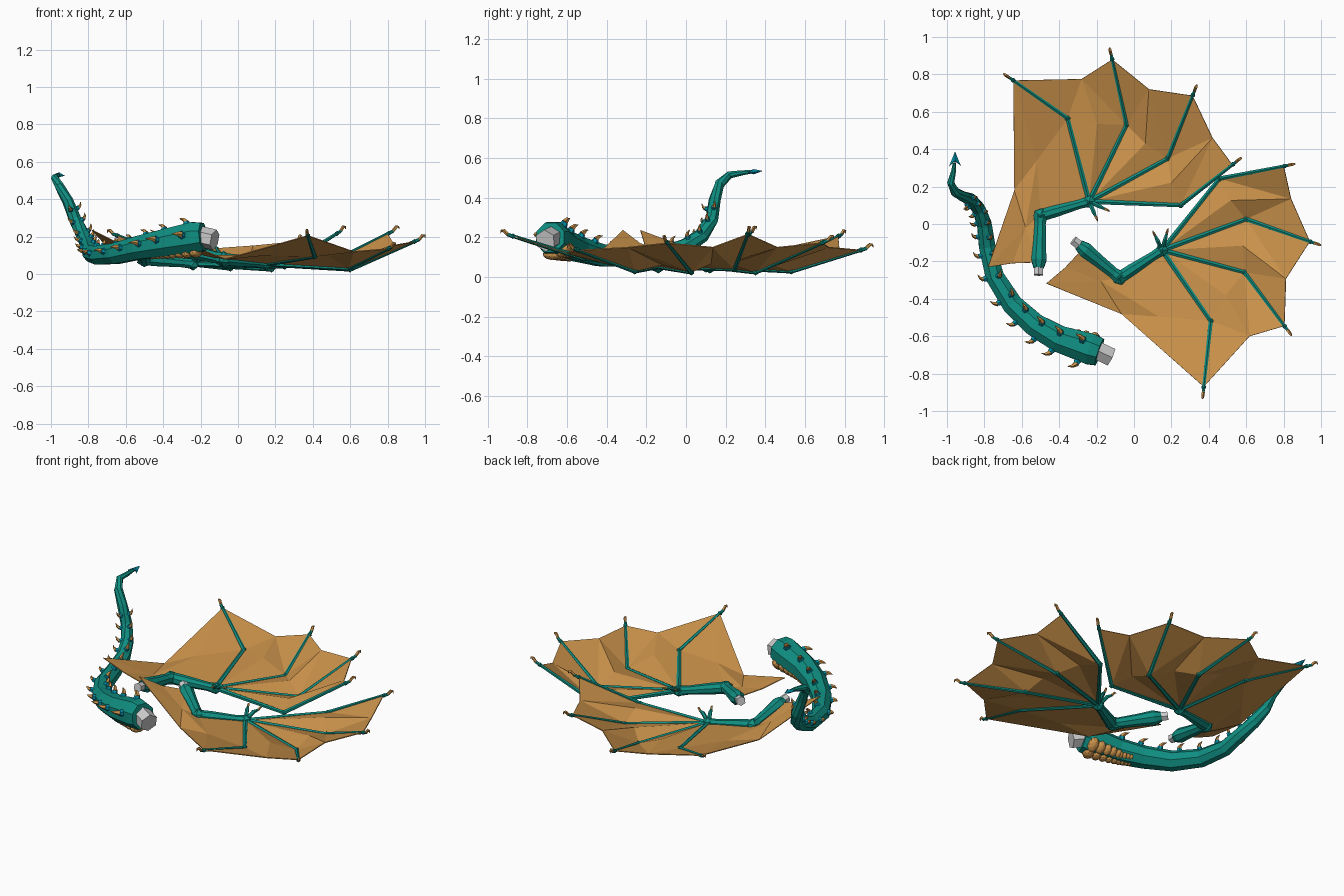
import bpy, bmesh, math
from mathutils import Vector as V, Matrix

if "Cube" in bpy.data.objects:
    bpy.data.objects.remove(bpy.data.objects["Cube"])


def mat(name, rgb):
    m = bpy.data.materials.new(name)
    m.diffuse_color = (*rgb, 1)
    m.use_nodes = True
    m.node_tree.nodes["Principled BSDF"].inputs["Base Color"].default_value = m.diffuse_color
    return m


TEAL = mat("teal_skin", (0.005, 0.27, 0.22))
BLUE = mat("blue_skin", (0.0, 0.28, 0.4))
TAN = mat("tan_skin", (0.6, 0.29, 0.07))


def finish(bm, name, material=None):
    bmesh.ops.recalc_face_normals(bm, faces=bm.faces)
    me = bpy.data.meshes.new(name)
    bm.to_mesh(me)
    bm.free()
    if material:
        me.materials.append(material)
    ob = bpy.data.objects.new(name, me)
    bpy.context.collection.objects.link(ob)
    return ob


def frame(t):
    t = t.normalized()
    s = t.cross(V((0, 0, 1)))
    s = s.normalized() if s.length > 1e-3 else V((1, 0, 0))
    return t, s, s.cross(t)


def tube(bm, pts, radii, n=8, flat=1.0):
    pts = [V(p) for p in pts]
    rings = []
    for i, p in enumerate(pts):
        t, s, u = frame(pts[min(i + 1, len(pts) - 1)] - pts[max(i - 1, 0)])
        ring = []
        for k in range(n):
            a = 2 * math.pi * (k + 0.5) / n
            ring.append(bm.verts.new(p + radii[i] * (math.cos(a) * s + math.sin(a) * u * flat)))
        rings.append(ring)
    for a, b in zip(rings, rings[1:]):
        for k in range(n):
            bm.faces.new((a[k], a[(k + 1) % n], b[(k + 1) % n], b[k]))
    bm.faces.new(rings[0])
    bm.faces.new(rings[-1])


def ball(bm, p, r):
    bmesh.ops.create_icosphere(bm, subdivisions=1, radius=r, matrix=Matrix.Translation(p))


# ---- wings: one layout, the second is a reflection of it
WRIST = V((-0.24, 0.12, 0.055))
SHOULDER = V((-0.51, -0.235, 0.13))
ELBOW = V((-0.50, 0.045, 0.08))
KNUCKLES = [V(p) for p in ((-0.355, 0.565, 0.095), (-0.04, 0.53, 0.03), (0.18, 0.35, 0.025), (0.25, 0.10, 0.04))]
TIPS = [V(p) for p in ((-0.67, 0.785, 0.215), (-0.123, 0.91, 0.145), (0.325, 0.715, 0.185), (0.55, 0.335, 0.23))]
RIM = [V(p) for p in ((-0.28, 0.775, 0.12), (0.08, 0.72, 0.15), (0.42, 0.46, 0.15))]
CORNER = V((-0.78, -0.23, 0.235))
C, S = math.cos(math.radians(49)), math.sin(math.radians(49))


def reflect(p):
    d = p - WRIST
    return V((0.15 + C * d.x + S * d.y, -0.14 + S * d.x - C * d.y, p.z))


def wing(side, f):
    # arm bones, knuckles and fingers
    bm = bmesh.new()
    sh, el, wr = f(SHOULDER), f(ELBOW), f(WRIST)
    tube(bm, [sh, sh.lerp(el, 0.15), sh.lerp(el, 0.45), sh.lerp(el, 0.85), el], [0.03, 0.044, 0.037, 0.032, 0.04])
    ball(bm, el, 0.044)
    tube(bm, [el, el.lerp(wr, 0.3), el.lerp(wr, 0.8), wr], [0.035, 0.034, 0.026, 0.03])
    ball(bm, wr, 0.037)
    claws = bmesh.new()
    for k, tip in zip(KNUCKLES, TIPS):
        k, tip = f(k), f(tip)
        d = (tip - k).normalized()
        tube(bm, [wr, k], [0.015, 0.012], 6)
        ball(bm, k, 0.017)
        tube(bm, [k, tip], [0.013, 0.009], 6)
        ball(bm, tip - d * 0.03, 0.014)
        tube(claws, [tip - d * 0.004, tip + d * 0.018 + V((0, 0, 0.014)), tip + d * 0.032 + V((0, 0, 0.009)),
                     tip + d * 0.036 + V((0, 0, -0.006))], [0.009, 0.009, 0.006, 0.001], 5)
    # thumbs
    for th in (V((-0.205, 0.04, 0.10)), V((-0.155, 0.08, 0.095))):
        a = f(th)
        m = wr.lerp(a, 0.65) + V((0, 0, 0.012))
        tube(bm, [wr, m, a], [0.013, 0.012, 0.007], 6)
        tube(claws, [a, a + (a - wr) * 0.2 + V((0, 0, 0.004)), a + (a - wr) * 0.32 - V((0, 0, 0.008))],
             [0.008, 0.006, 0.001], 5)
    finish(bm, side + "_wing_bones", TEAL)
    finish(claws, side + "_wing_claws", TAN)

    # shoulder peg
    bm = bmesh.new()
    d = (sh - el).normalized()
    tube(bm, [sh - d * 0.02, sh + d * 0.038], [0.028, 0.028], 6)
    finish(bm, side + "_wing_peg")

    # membrane panels
    bm = bmesh.new()

    def v(p):
        return bm.verts.new(f(p))
    w, ks = v(WRIST), [v(p) for p in KNUCKLES]
    ends = [v(k.lerp(t, 0.92)) for k, t in zip(KNUCKLES, TIPS)]
    for i in range(3):
        mk = v((KNUCKLES[i] + KNUCKLES[i + 1]) / 2 * 0.97 + WRIST * 0.03 + V((0, 0, 0.035)))
        rim = v(RIM[i])
        for face in ((w, ks[i], mk), (w, mk, ks[i + 1]), (ks[i], ends[i], rim), (ks[i], rim, mk),
                     (mk, rim, ks[i + 1]), (rim, ends[i + 1], ks[i + 1])):
            bm.faces.new(face)
    mid = v(V((-0.52, 0.34, 0.10)))
    loop = [ends[0], ks[0], w, v(ELBOW), v(SHOULDER + V((0, 0.03, 0))), v(V((-0.65, -0.21, 0.17))),
            v(CORNER), v(V((-0.64, 0.18, 0.08)))]
    fold = v(V((-0.58, -0.02, 0.10)))
    for a, b in ((0, 1), (1, 2), (2, 3), (7, 0)):
        bm.faces.new((loop[a], loop[b], mid))
    for a, b in ((3, 4), (4, 5), (5, 6), (6, 7)):
        bm.faces.new((loop[a], loop[b], fold))
    bm.faces.new((mid, loop[3], fold))
    bm.faces.new((mid, fold, loop[7]))
    ob = finish(bm, side + "_wing_membrane", TAN)
    mod = ob.modifiers.new("thickness", "SOLIDIFY")
    mod.thickness, mod.offset = 0.005, 0


wing("left", lambda p: p.copy())
wing("right", reflect)

# ---- tail body
PATH = [V(p) for p in ((-0.185, -0.685, 0.20), (-0.23, -0.67, 0.195), (-0.40, -0.615, 0.165), (-0.53, -0.54, 0.14),
                       (-0.65, -0.43, 0.11), (-0.745, -0.28, 0.10), (-0.785, -0.12, 0.11), (-0.80, 0.0, 0.155),
                       (-0.83, 0.08, 0.21), (-0.87, 0.13, 0.29), (-0.91, 0.145, 0.39), (-0.955, 0.17, 0.47),
                       (-0.98, 0.22, 0.515), (-0.965, 0.28, 0.525), (-0.96, 0.325, 0.53))]
RAD = [0.08, 0.09, 0.077, 0.067, 0.06, 0.054, 0.048, 0.042, 0.038, 0.034, 0.03, 0.026, 0.02, 0.014, 0.01]
bm = bmesh.new()
tube(bm, PATH, RAD, 8)
finish(bm, "tail_body", TEAL)
bm = bmesh.new()
tube(bm, [(-0.20, -0.675, 0.20), (-0.125, -0.71, 0.183)], [0.056, 0.056], 6)
finish(bm, "tail_peg")


def along(x):
    i = min(int(x), len(PATH) - 2)
    k = x - i
    t, s, u = frame(PATH[i + 1] - PATH[i])
    return PATH[i].lerp(PATH[i + 1], k), RAD[i] * (1 - k) + RAD[i + 1] * k, t, s, u


def around(x, deg):
    p, r, t, s, u = along(x)
    a = math.radians(deg)
    return p, r, t, math.cos(a) * u + math.sin(a) * s


# tail spines, in two rows along the back
roots, spines = bmesh.new(), bmesh.new()
for deg in (25, -75):
    for j in range(12):
        p, r, t, d = around(1.25 + j * 0.75, deg)
        b = p + d * r * 0.85
        h = 0.022 + r * 0.4
        tube(roots, [b, b + d * h * 0.45 + t * h * 0.05], [h * 0.42, h * 0.3], 6)
        tube(spines, [b + d * h * 0.4, b + d * h * 0.8 + t * h * 0.3, b + d * h * 1.0 + t * h * 0.75],
             [h * 0.3, h * 0.18, 0.001], 5)
finish(roots, "tail_spine_roots", BLUE)
finish(spines, "tail_spine_tips", TAN)

# belly plates
bm = bmesh.new()
for deg in (135, 185):
    x = 1.05
    for j in range(9):
        p, r, t, d = around(x, deg)
        size = 0.042 * 0.87 ** j
        side = t.cross(d)
        rot = Matrix((t, side, d)).transposed().to_4x4()
        bmesh.ops.create_icosphere(bm, subdivisions=2, radius=1, matrix=Matrix.Translation(p + d * r * 0.93) @ rot
                                   @ Matrix.Diagonal((size * 0.75, size * 1.1, size * 0.6, 1)))
        x += size * 1.15 / (PATH[int(x) + 1] - PATH[int(x)]).length
finish(bm, "tail_belly_plates", TAN)

# arrow-shaped tail tip
bm = bmesh.new()
tip = [(-0.957, 0.388, 0.535), (-0.925, 0.31, 0.525), (-0.95, 0.33, 0.53), (-0.965, 0.33, 0.53), (-0.99, 0.305, 0.53)]
rim = [bm.verts.new(p) for p in tip]
for dz in (0.014, -0.012):
    c = bm.verts.new((-0.957, 0.342, 0.53 + dz))
    for k in range(5):
        bm.faces.new((rim[k], rim[(k + 1) % 5], c))
finish(bm, "tail_arrow_tip", BLUE)
